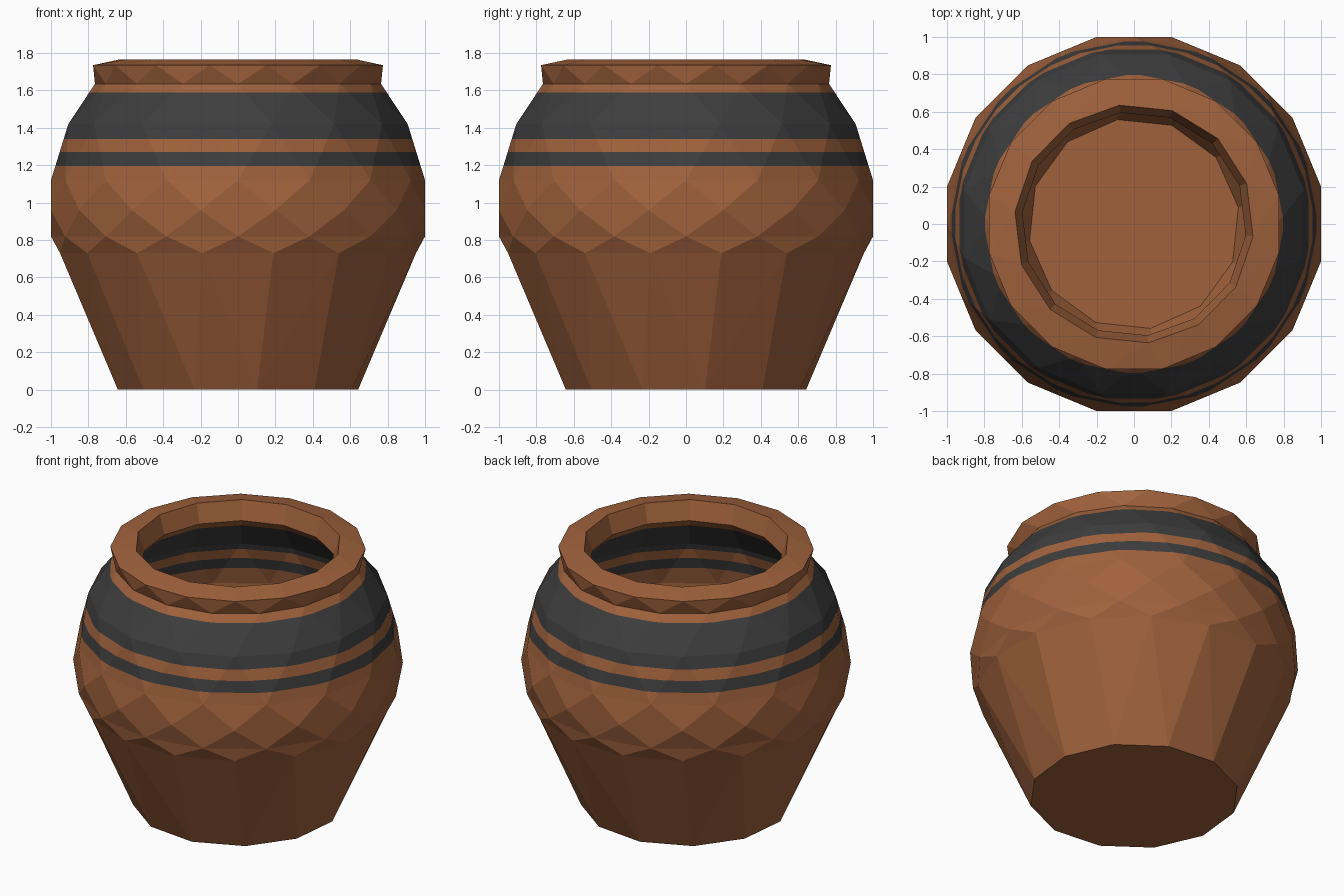
import bpy, bmesh, math

if "Cube" in bpy.data.objects:
    bpy.data.objects.remove(bpy.data.objects["Cube"])

def material(name, rgb):
    m = bpy.data.materials.new(name)
    m.diffuse_color = (*rgb, 1)
    m.use_nodes = True
    m.node_tree.nodes["Principled BSDF"].inputs["Base Color"].default_value = m.diffuse_color
    return m

terracotta = material("terracotta", (0.352, 0.122, 0.046))
charcoal = material("charcoal", (0.047, 0.047, 0.048))

H = 11.25
# rings from outer base, up over the lip, down to inner floor: (sides, turn in degrees, radius, z)
rings = [
    (12, 9, 0.65, 0.0),       # base
    (16, H, 0.97, 0.73),      # lower belly
    (16, 0, 1.0, 0.82),
    (16, H, 1.02, 0.96),      # widest part
    (16, 0, 1.0, 1.12),
    (16, H, 0.925, 1.42),     # shoulder
    (16, 0, 0.765, 1.635),    # neck
    (16, H, 0.79, 1.735),     # lip outside
    (14, 7, 0.64, 1.765),     # lip inside
    (14, 7, 0.60, 1.64),
    (16, H, 0.82, 1.38),      # inner wall
    (16, 0, 0.90, 1.08),
    (16, H, 0.87, 0.77),
    (12, 9, 0.565, 0.08),     # inner floor
]

bm = bmesh.new()

def angle(ring, k):
    return math.radians(ring[1] + 360 * k / ring[0])

def make_ring(ring):
    n, _, r, z = ring
    return [bm.verts.new((r * math.sin(angle(ring, k)), -r * math.cos(angle(ring, k)), z))
            for k in range(n)]

def stitch(ra, va, rb, vb):
    # triangle band between two rings with any number of sides
    n, m, i, j = len(va), len(vb), 0, 0
    while i < n or j < m:
        if i < n and (j >= m or angle(ra, i + 1) <= angle(rb, j + 1)):
            bm.faces.new((va[i % n], va[(i + 1) % n], vb[j % m]))
            i += 1
        else:
            bm.faces.new((va[i % n], vb[(j + 1) % m], vb[j % m]))
            j += 1

loops = [make_ring(r) for r in rings]
for k in range(len(rings) - 1):
    stitch(rings[k], loops[k], rings[k + 1], loops[k + 1])
bm.faces.new(loops[0])
bm.faces.new(loops[-1])

# painted bands, cut at fixed heights inside and out
bands = [(1.195, 1.27), (1.34, 1.588)]
for z in (z for b in bands for z in b):
    bmesh.ops.bisect_plane(bm, geom=bm.verts[:] + bm.edges[:] + bm.faces[:],
                           plane_co=(0, 0, z), plane_no=(0, 0, 1), dist=1e-5)
for f in bm.faces:
    c = f.calc_center_median().z
    f.material_index = int(any(a < c < b for a, b in bands))
bmesh.ops.recalc_face_normals(bm, faces=bm.faces[:])

me = bpy.data.meshes.new("clay_pot")
bm.to_mesh(me)
bm.free()
me.materials.append(terracotta)
me.materials.append(charcoal)
bpy.context.collection.objects.link(bpy.data.objects.new("clay_pot", me))
